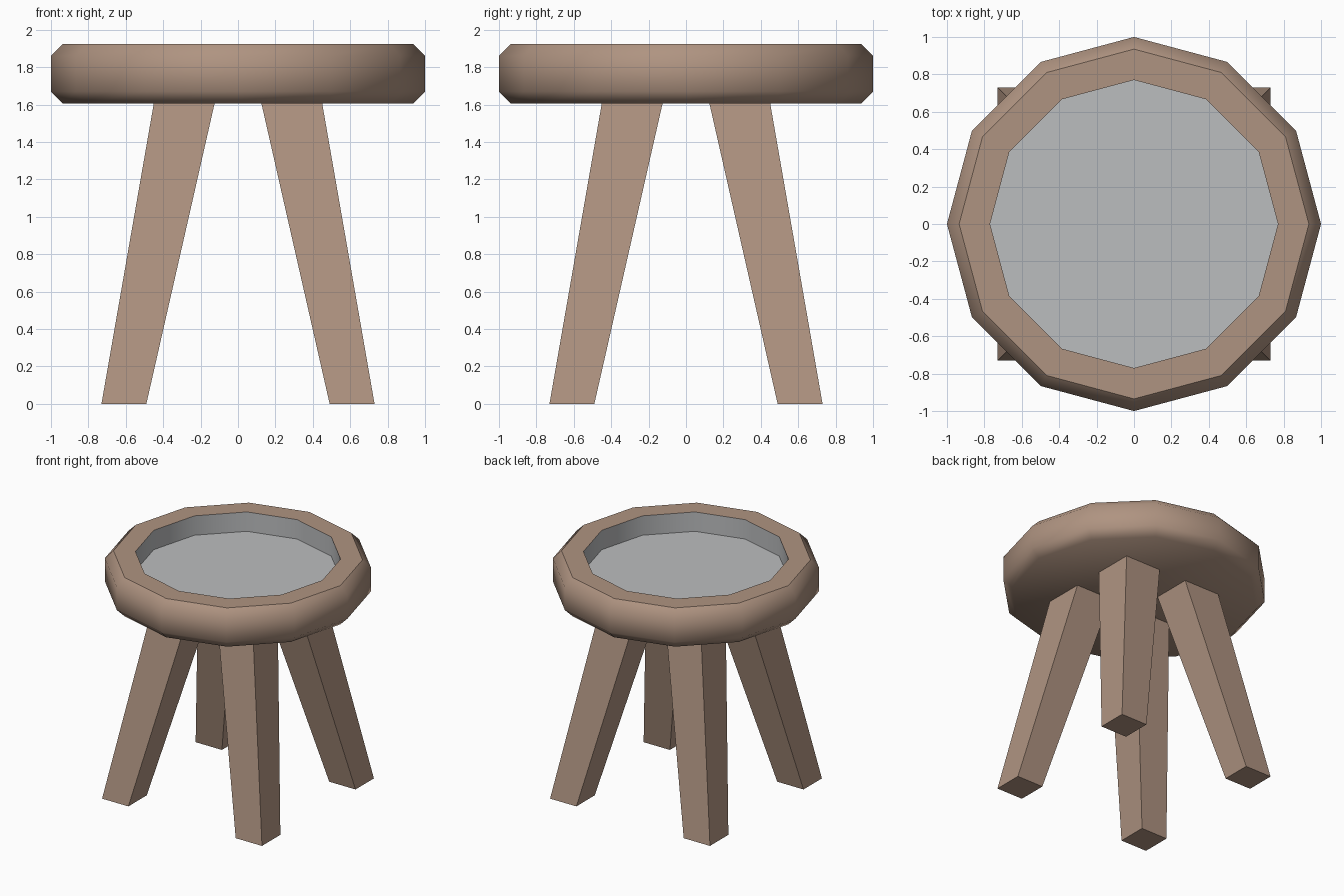
import bpy
import bmesh
from math import cos, sin, tau

cube = bpy.data.objects.get("Cube")
if cube:
    bpy.data.objects.remove(cube, do_unlink=True)


def material(name, rgb):
    mat = bpy.data.materials.new(name)
    mat.use_nodes = True
    mat.diffuse_color = (*rgb, 1)
    mat.node_tree.nodes["Principled BSDF"].inputs["Base Color"].default_value = (*rgb, 1)
    return mat


WOOD = material("warm_wood", (0.43, 0.295, 0.22))
GREY = material("grey_pad", (0.50, 0.51, 0.52))


def finish(bm, name, *mats):
    bmesh.ops.recalc_face_normals(bm, faces=bm.faces)
    mesh = bpy.data.meshes.new(name)
    bm.to_mesh(mesh)
    bm.free()
    for mat in mats:
        mesh.materials.append(mat)
    obj = bpy.data.objects.new(name, mesh)
    bpy.context.collection.objects.link(obj)
    return obj


def loft(bm, rings):
    """Skin a list of vertex rings and cap both ends."""
    bands = []
    for low, high in zip(rings, rings[1:]):
        n = len(low)
        bands.append([bm.faces.new((low[i], low[(i + 1) % n], high[(i + 1) % n], high[i]))
                      for i in range(n)])
    return [[bm.faces.new(rings[0][::-1])], *bands, [bm.faces.new(rings[-1])]]


# Seat: twelve-sided chamfered ring around a recessed pad
SIDES = 12
PROFILE = [(0.935, 1.605), (1, 1.67), (1, 1.86), (0.935, 1.925), (0.77, 1.925), (0.77, 1.765)]
bm = bmesh.new()
rings = [[bm.verts.new((r * cos(tau * i / SIDES), r * sin(tau * i / SIDES), z))
          for i in range(SIDES)] for r, z in PROFILE]
bands = loft(bm, rings)
for face in bm.faces:
    face.smooth = True
for face in bands[-1] + bands[-2]:
    face.material_index = 1
# Crisp edges around the flat rim and the pad
for ring in rings[3:]:
    for i in range(SIDES):
        bm.edges.get((ring[i], ring[(i + 1) % SIDES])).smooth = False
finish(bm, "seat", WOOD, GREY)

# Legs: four splayed, tapered square posts
CORNERS = [(0, 0), (1, 0), (1, 1), (0, 1)]
SECTIONS = [(0.49, 0.73, 0), (0.125, 0.45, 1.607)]
for side, sx in (("left", 1), ("right", -1)):
    for end, sy in (("front", -1), ("back", 1)):
        bm = bmesh.new()
        loft(bm, [[bm.verts.new((sx * span[a], sy * span[b], span[2])) for a, b in CORNERS]
                  for span in SECTIONS])
        finish(bm, f"{end}_{side}_leg", WOOD)
